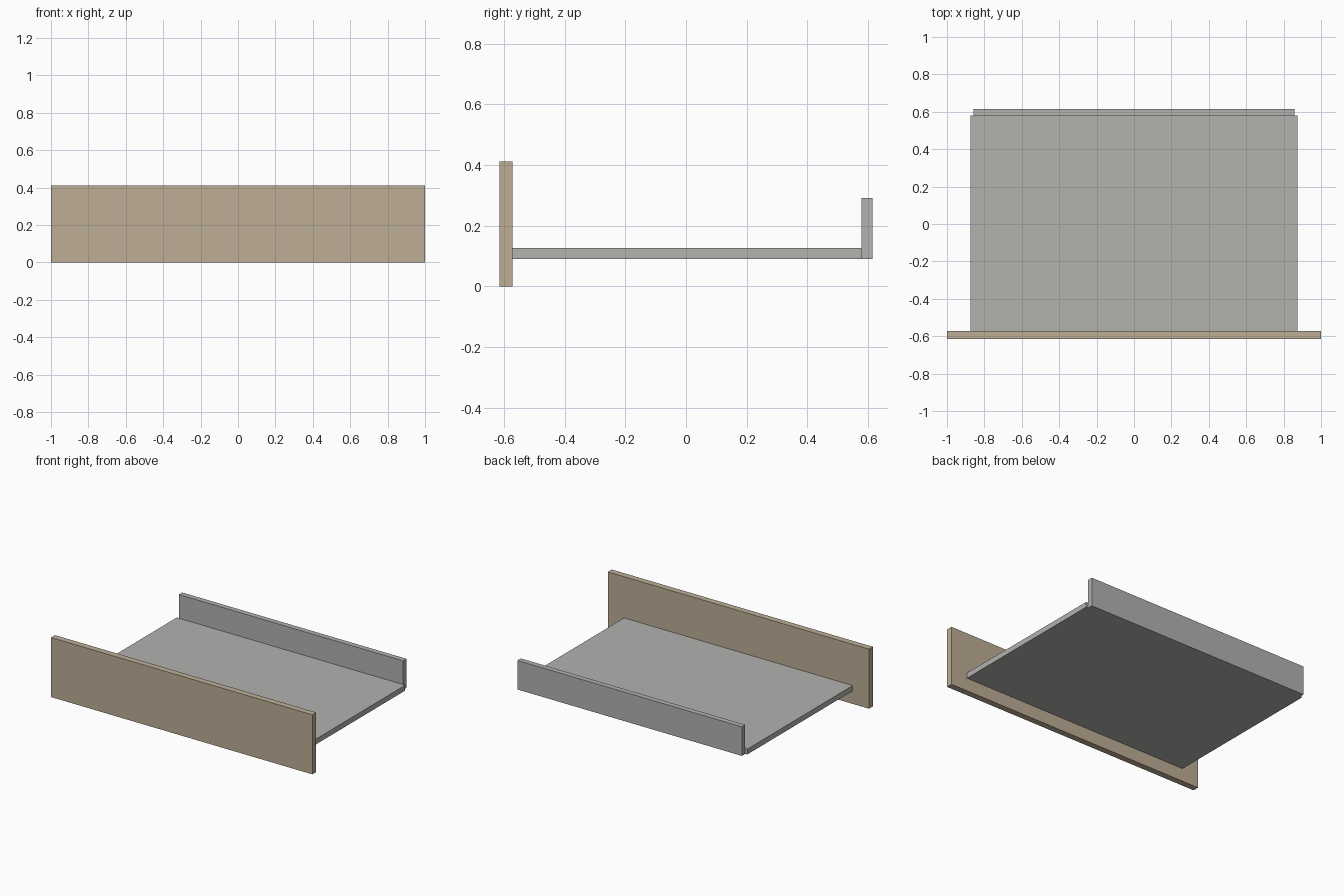
import bpy
import bmesh
from mathutils import Vector

if "Cube" in bpy.data.objects:
    bpy.data.objects.remove(bpy.data.objects["Cube"])


def material(name, colour):
    mat = bpy.data.materials.new(name)
    mat.diffuse_color = (*colour, 1.0)
    mat.use_nodes = True
    mat.node_tree.nodes["Principled BSDF"].inputs["Base Color"].default_value = mat.diffuse_color
    return mat


def panel(name, low, high, mat):
    """Flat board spanning two opposite corners."""
    low, high = Vector(low), Vector(high)
    bm = bmesh.new()
    bmesh.ops.create_cube(bm, size=1.0)
    bmesh.ops.scale(bm, vec=high - low, verts=bm.verts)
    mesh = bpy.data.meshes.new(name)
    bm.to_mesh(mesh)
    bm.free()
    mesh.materials.append(mat)
    obj = bpy.data.objects.new(name, mesh)
    obj.location = (low + high) / 2
    bpy.context.collection.objects.link(obj)
    return obj


wood = material("light_wood", (0.509, 0.423, 0.305))
grey = material("light_grey", (0.445, 0.445, 0.429))

# Wide drawer face
panel("drawer_front", (-1.0, -0.616, 0.0), (1.0, -0.573, 0.412), wood)
# Floor of the drawer
panel("drawer_bottom", (-0.875, -0.573, 0.09), (0.875, 0.579, 0.127), grey)
# Low rear wall, slightly narrower than the floor
panel("drawer_back", (-0.859, 0.579, 0.09), (0.859, 0.616, 0.291), grey)
